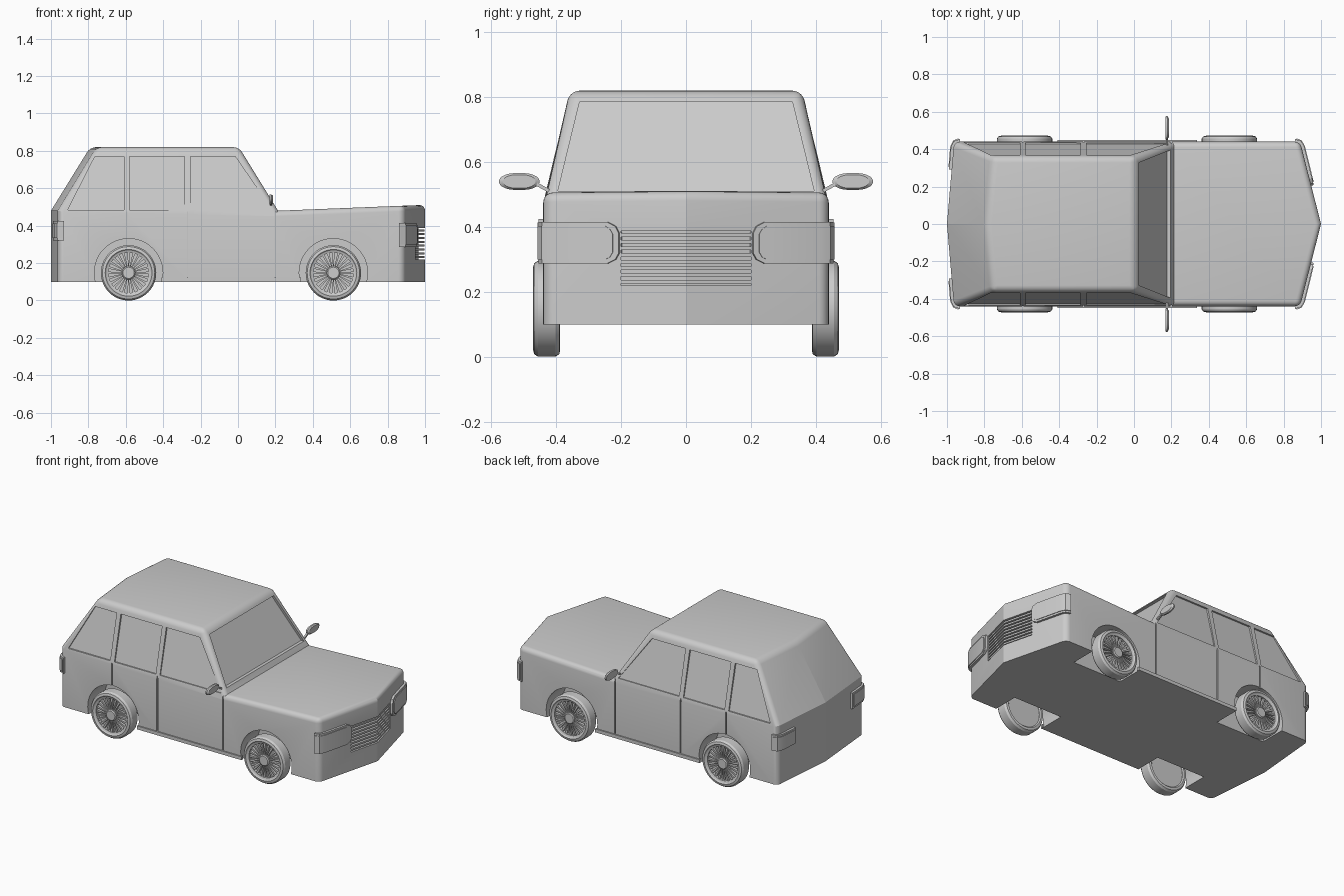
import bpy, bmesh
from math import sin, cos, pi, radians

if "Cube" in bpy.data.objects:
    bpy.data.objects.remove(bpy.data.objects["Cube"])


def make(name, bm, angle=20):
    bmesh.ops.recalc_face_normals(bm, faces=bm.faces)
    me = bpy.data.meshes.new(name)
    bm.to_mesh(me)
    bm.free()
    ob = bpy.data.objects.new(name, me)
    bpy.context.scene.collection.objects.link(ob)
    smooth(ob, angle)
    return ob


def select(ob):
    bpy.ops.object.select_all(action='DESELECT')
    ob.select_set(True)
    bpy.context.view_layer.objects.active = ob


def smooth(ob, angle=20):
    select(ob)
    bpy.ops.object.shade_smooth_by_angle(angle=radians(angle))


def loft(bm, rings, closed=False):
    """Skin a list of equal-length point rings; cap the ends unless closed."""
    vs = [[bm.verts.new(p) for p in r] for r in rings]
    n = len(vs[0])
    for i in range(len(vs) if closed else len(vs) - 1):
        a, b = vs[i], vs[(i + 1) % len(vs)]
        for j in range(n):
            k = (j + 1) % n
            bm.faces.new((a[j], a[k], b[k], b[j]))
    if not closed:
        bm.faces.new(vs[0])
        bm.faces.new(vs[-1])


def loft_obj(name, rings):
    bm = bmesh.new()
    loft(bm, rings)
    return make(name, bm)


def lathe(bm, profile, n=48):
    """Spin a closed (radius, y) profile around the y axis."""
    loft(bm, [[(r * cos(2 * pi * i / n), y, r * sin(2 * pi * i / n)) for r, y in profile]
              for i in range(n)], closed=True)


def circle(cx, cz, r, y, n=48):
    return [(cx + r * cos(2 * pi * i / n), y, cz + r * sin(2 * pi * i / n)) for i in range(n)]


def side_y(z):   # half width of the body at a height
    return 0.44 - max(0, z - 0.48) * 0.241


def shield_x(z):  # windshield plane
    return 0.214 - (z - 0.48) * 0.615


def nose_x(y):   # V-shaped front
    return 1 - 0.2545 * abs(y)


# Body shell: lower body, hood and tapered cabin in one
bm = bmesh.new()
pts = [(-.962, -.44, .1), (.888, -.44, .1), (1, 0, .1), (.888, .44, .1), (-.962, .44, .1), (-1, 0, .1),
       (-.962, -.44, .48), (.888, -.44, .507), (1, 0, .511), (.888, .44, .507), (-.962, .44, .48), (-1, 0, .48),
       (.214, -.44, .48), (.214, .44, .48),
       (-.755, -.358, .82), (.005, -.358, .82), (.005, .358, .82), (-.755, .358, .82), (-.79, 0, .82)]
v = [bm.verts.new(p) for p in pts]
for f in [(0, 5, 4, 3, 2, 1), (0, 1, 7, 12, 6), (3, 4, 10, 13, 9), (1, 2, 8, 7), (2, 3, 9, 8),
          (4, 5, 11, 10), (5, 0, 6, 11), (12, 7, 8, 9, 13), (12, 13, 16, 15), (6, 12, 15, 14),
          (13, 10, 17, 16), (11, 6, 14, 18), (10, 11, 18, 17), (14, 15, 16, 17, 18)]:
    bm.faces.new([v[i] for i in f])
bmesh.ops.recalc_face_normals(bm, faces=bm.faces)
for e in bm.edges:
    if all(abs(q.co.y) < 1e-5 for q in e.verts):
        e.smooth = False
round_edges = [(14, 15), (16, 17), (15, 16), (14, 18), (18, 17), (12, 15), (13, 16), (6, 14), (10, 17),
               (0, 6), (4, 10), (1, 7), (3, 9), (12, 7), (13, 9), (7, 8), (8, 9)]
bmesh.ops.bevel(bm, geom=[bm.edges.get((v[a], v[b])) for a, b in round_edges],
                offset=0.03, segments=5, profile=0.5, affect='EDGES', clamp_overlap=True)
body = make("body", bm)


def cut(rings):
    cutter = loft_obj("cutter", rings)
    cutter.hide_render = True
    m = body.modifiers.new("cut", 'BOOLEAN')
    m.operation, m.solver, m.object = 'DIFFERENCE', 'EXACT', cutter
    select(body)
    bpy.ops.object.modifier_apply(modifier=m.name)
    bpy.data.objects.remove(cutter)


# Recesses: wheel wells, side windows, door seams
windows = [[(-.91, .485), (-.61, .485), (-.61, .77), (-.765, .77)],
           [(-.58, .485), (-.285, .485), (-.285, .77), (-.58, .77)],
           [(-.255, .485), (.182, .485), (-.015, .77), (-.255, .77)]]
wheel_x = (-.585, .51)
for s in (-1, 1):
    for cx in wheel_x:
        cut([circle(cx, .148, .183, s * .27), circle(cx, .148, .183, s * .6)])
    for w in windows:
        cut([[(x, s * (side_y(z) + d), z) for x, z in w] for d in (-.012, .05)])
    for x, z0 in ((-.595, .3), (-.27, .12), (.2, .12)):
        cut([[(x - .004, y, z0), (x + .004, y, z0), (x + .004, y, .476), (x - .004, y, .476)]
             for y in (s * .432, s * .5)])
# Windshield and grille recesses
cut([[(shield_x(z) + d, y, z) for y, z in ((-.395, .51), (.395, .51), (.328, .785), (-.328, .785))]
     for d in (-.02, .1)])
cut([[(nose_x(.2) - .035, -.2, z), (.965, 0, z), (nose_x(.2) - .035, .2, z), (1.1, .2, z), (1.1, -.2, z)]
     for z in (.22, .388)])
smooth(body)

# Grille slats
for i in range(8):
    z = .226 + i * .0205
    loft_obj("grille_slat", [[(nose_x(y) - .04, y, z), (nose_x(y) - .004, y, z),
                              (nose_x(y) - .004, y, z + .011), (nose_x(y) - .04, y, z + .011)]
                             for y in (-.203, 0, .203)])


def light(name, cols, s, d):
    """Wrap-around lamp: columns of x, y, normal x, normal y, low z, high z."""
    loft_obj(name, [[(x - .03 * nx, s * (y - .03 * ny), a), (x + d * nx, s * (y + d * ny), a),
                     (x + d * nx, s * (y + d * ny), b), (x - .03 * nx, s * (y - .03 * ny), b)]
                    for x, y, nx, ny, a, b in cols])


for s in (-1, 1):
    # Headlight housing and lens
    light("headlight", [(nose_x(.205), .205, .97, .24, .318, .382), (nose_x(.215), .215, .97, .24, .3, .402),
                        (nose_x(.24), .24, .97, .24, .287, .415), (.897, .41, .97, .24, .287, .415),
                        (.884, .434, .75, .66, .287, .415), (.862, .44, 0, 1, .287, .415)], s, .014)
    light("headlight_lens", [(nose_x(.222), .222, .97, .24, .322, .378), (nose_x(.23), .23, .97, .24, .308, .392),
                             (nose_x(.245), .245, .97, .24, .299, .403), (.897, .41, .97, .24, .299, .403),
                             (.884, .434, .75, .66, .299, .403), (.87, .44, 0, 1, .299, .403)], s, .018)
    # Tail light housing and lens
    light("taillight", [(-.975, .29, -1, .09, .322, .425), (-.965, .41, -1, .09, .322, .425),
                        (-.955, .433, -.7, .7, .322, .425), (-.93, .44, 0, 1, .322, .425)], s, .014)
    light("taillight_lens", [(-.974, .302, -1, .09, .334, .413), (-.965, .41, -1, .09, .334, .413),
                             (-.955, .433, -.7, .7, .334, .413), (-.938, .44, 0, 1, .334, .413)], s, .018)
    # Sill below the doors
    loft_obj("sill", [[(x, s * .43, .1), (x, s * .448, .1), (x, s * .448, .122), (x, s * .43, .122)]
                      for x in (-.41, .338)])
    # Wing mirror: flattened oval on a short stalk
    def oval(x, k):
        return [(x, s * (.514 + k * .0625 * (abs(cos(t)) ** .75) * (1 if cos(t) > 0 else -1)),
                 .54 + k * .026 * sin(t)) for t in (2 * pi * i / 32 for i in range(32))]
    loft_obj("mirror", [oval(.168, .95), oval(.171, 1), oval(.179, 1), oval(.186, .8)])
    loft_obj("mirror_stalk", [[(.17, s * y, z - .006), (.182, s * y, z - .006),
                               (.182, s * y, z + .006), (.17, s * y, z + .006)]
                              for y, z in ((.415, .507), (.435, .518), (.462, .533))])

# Wheel: tyre, rim ring, back disc, spokes and hub in one shared mesh (outer face towards -y)
bm = bmesh.new()
lathe(bm, [(.118, -.395), (.118, -.465), (.125, -.472), (.14, -.468), (.148, -.456),
           (.148, -.403), (.14, -.39), (.125, -.388)])
lathe(bm, [(.108, -.42), (.108, -.462), (.119, -.466), (.119, -.42)])
loft(bm, [circle(0, 0, .119, y) for y in (-.397, -.44)])
loft(bm, [circle(0, 0, r, y, 32) for r, y in ((.036, -.43), (.036, -.462), (.03, -.467))])
for i in range(24):
    a = 2 * pi * i / 24
    c, n = cos(a), sin(a)
    loft(bm, [[(r * c - t * n, y, r * n + t * c) for t, y in
               ((-w, -.435), (w, -.435), (w, -.458), (-w, -.458))] for r, w in ((.03, .0025), (.11, .0065))])
wheel = make("wheel", bm)
mesh = wheel.data
bpy.data.objects.remove(wheel)
for cx in wheel_x:
    for turn in (0, pi):
        ob = bpy.data.objects.new("wheel", mesh)
        ob.location = (cx, 0, .148)
        ob.rotation_euler = (0, 0, turn)
        bpy.context.scene.collection.objects.link(ob)
